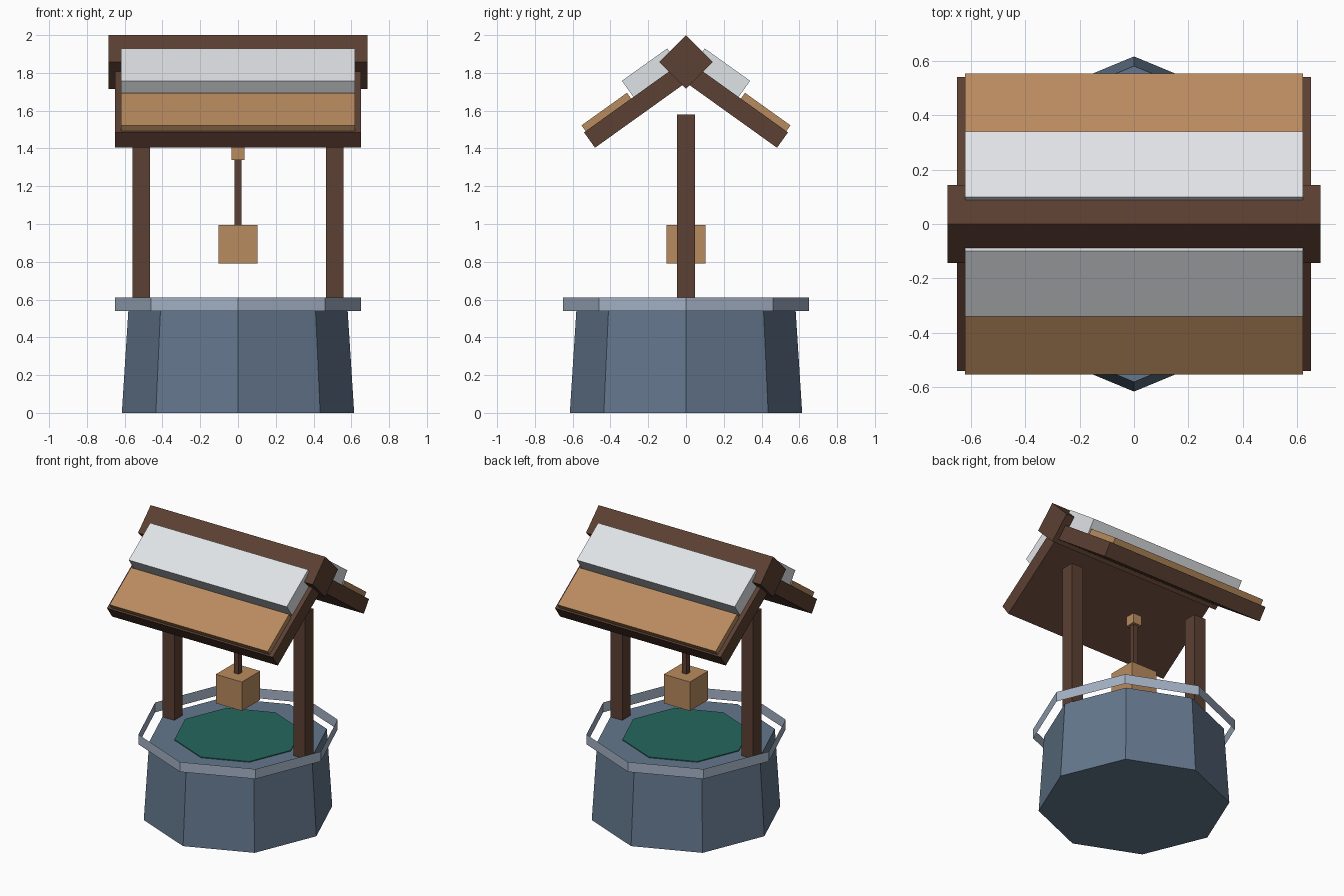
import bpy, bmesh, math
from mathutils import Matrix, Vector

if "Cube" in bpy.data.objects:
    bpy.data.objects.remove(bpy.data.objects["Cube"])


def material(name, hex_colour):
    """Flat material from an sRGB hex colour, stored as linear."""
    rgb = [int(hex_colour[i:i + 2], 16) / 255 for i in (0, 2, 4)]
    lin = [c / 12.92 if c <= 0.04045 else ((c + 0.055) / 1.055) ** 2.4 for c in rgb]
    m = bpy.data.materials.new(name)
    m.diffuse_color = (*lin, 1)
    m.use_nodes = True
    m.node_tree.nodes["Principled BSDF"].inputs["Base Color"].default_value = m.diffuse_color
    return m


STONE = material("blue_grey_stone", "64778D")
RIM = material("light_stone", "A3B1C4")
WATER = material("teal_water", "26675F")
DARK = material("dark_wood", "5C4033")
TAN = material("tan_wood", "B98B5E")
PALE = material("pale_grey", "E2E5E9")


def finish(name, bm, mat):
    mesh = bpy.data.meshes.new(name)
    bm.to_mesh(mesh)
    bm.free()
    mesh.materials.append(mat)
    ob = bpy.data.objects.new(name, mesh)
    bpy.context.collection.objects.link(ob)
    return ob


def box(name, centre, size, mat, tilt=0.0):
    """Box with the given size, tilted about the x axis."""
    bm = bmesh.new()
    bmesh.ops.create_cube(bm, size=1)
    m = Matrix.Translation(centre) @ Matrix.Rotation(tilt, 4, 'X') @ Matrix.Diagonal((*size, 1))
    bm.transform(m)
    return finish(name, bm, mat)


def octagon(name, r_low, r_high, z0, z1, mat, caps=True):
    """Eight-sided drum with a corner facing the front."""
    bm = bmesh.new()
    bmesh.ops.create_cone(bm, segments=8, radius1=r_low, radius2=r_high, depth=z1 - z0,
                          cap_ends=caps, cap_tris=False)
    bm.transform(Matrix.Translation((0, 0, (z0 + z1) / 2)))
    return finish(name, bm, mat)


# Well wall, open rim band and water surface
octagon("well_wall", 0.615, 0.58, 0.0, 0.55, STONE)
octagon("rim_band", 0.65, 0.65, 0.54, 0.61, RIM, caps=False)
octagon("water", 0.415, 0.415, 0.545, 0.556, WATER)

# Posts
for side, sx in (("left", -1), ("right", 1)):
    box("post_" + side, (sx * 0.513, 0, 1.06), (0.093, 0.093, 1.04), DARK)

# Hanging bucket with rope and pulley block
box("bucket", (0, 0, 0.893), (0.205, 0.205, 0.205), TAN)
box("rope", (0, 0, 1.18), (0.036, 0.036, 0.38), DARK)
box("pulley_block", (0, 0, 1.375), (0.07, 0.07, 0.07), TAN)

# Roof ridge beam, turned onto its edge
box("ridge_beam", (0, 0, 1.8575), (1.37, 0.2015, 0.2015), DARK, math.radians(45))

# Roof slopes: slab, tan lower board, pale upper board
PITCH = math.radians(35.6)
EAVE = Vector((0, -0.54, 1.485))              # outer top edge of the front slab
UP = Vector((0, math.cos(PITCH), math.sin(PITCH)))
OUT = Vector((0, -math.sin(PITCH), math.cos(PITCH)))
# name, start and end along the slope, bottom and top off the slab, width, material
LAYERS = (("roof_slab", 0.0, 0.595, -0.10, 0.0, 1.30, DARK),
          ("lower_board", 0.011, 0.307, -0.002, 0.038, 1.24, TAN),
          ("upper_board", 0.322, 0.617, -0.002, 0.105, 1.24, PALE))
for side, s in (("front", 1), ("back", -1)):
    for name, u0, u1, n0, n1, width, mat in LAYERS:
        c = EAVE + UP * (u0 + u1) / 2 + OUT * (n0 + n1) / 2
        box(f"{name}_{side}", (0, s * c.y, c.z), (width, u1 - u0, n1 - n0), mat, s * PITCH)
